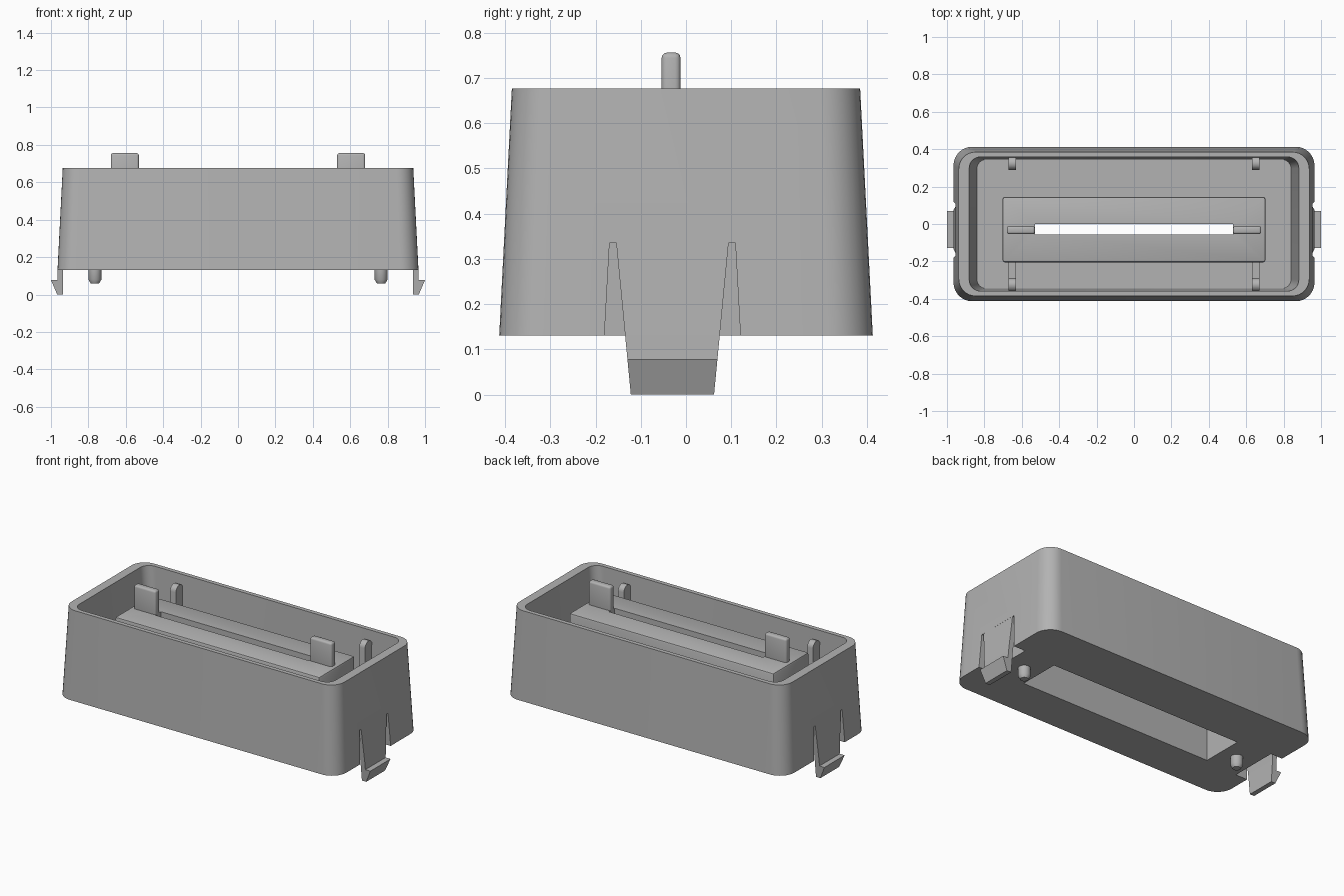
import bpy, bmesh, math

cube = bpy.data.objects.get("Cube")
if cube:
    bpy.data.objects.remove(cube, do_unlink=True)

grey = bpy.data.materials.new("plain grey")
grey.use_nodes = True
COLOUR = (0.45, 0.45, 0.45, 1)
grey.diffuse_color = COLOUR
grey.node_tree.nodes["Principled BSDF"].inputs["Base Color"].default_value = COLOUR

MID = -0.03  # y of the platform, slot, clip and peg centre line


def loft(name, rings):
    """Join equal closed rings of points and cap both ends."""
    bm = bmesh.new()
    loops = [[bm.verts.new(p) for p in ring] for ring in rings]
    n = len(loops[0])
    for a, b in zip(loops, loops[1:]):
        for i in range(n):
            j = (i + 1) % n
            bm.faces.new((a[i], a[j], b[j], b[i]))
    bm.faces.new(loops[0][::-1])
    bm.faces.new(loops[-1])
    bmesh.ops.recalc_face_normals(bm, faces=bm.faces)
    mesh = bpy.data.meshes.new(name)
    bm.to_mesh(mesh)
    bm.free()
    mesh.materials.append(grey)
    ob = bpy.data.objects.new(name, mesh)
    bpy.context.collection.objects.link(ob)
    return ob


def rounded(hx, hy, r, z, steps=8):
    """Rounded rectangle ring at height z."""
    ring = []
    for k, (sx, sy) in enumerate([(1, 1), (-1, 1), (-1, -1), (1, -1)]):
        for i in range(steps + 1):
            a = math.pi / 2 * (k + i / steps)
            ring.append((sx * (hx - r) + r * math.cos(a), sy * (hy - r) + r * math.sin(a), z))
    return ring


def box(name, x0, x1, y0, y1, z0, z1):
    return loft(name, [[(x0, y0, z), (x1, y0, z), (x1, y1, z), (x0, y1, z)] for z in (z0, z1)])


def finish(ob, angle=35):
    """Apply modifiers and shade smooth with sharp edges kept."""
    bpy.ops.object.select_all(action='DESELECT')
    ob.select_set(True)
    bpy.context.view_layer.objects.active = ob
    for m in list(ob.modifiers):
        bpy.ops.object.modifier_apply(modifier=m.name)
    bpy.ops.object.shade_smooth_by_angle(angle=math.radians(angle))


def cut(ob, *cutters):
    for c in cutters:
        c.hide_render = True
        m = ob.modifiers.new("cut", 'BOOLEAN')
        m.operation = 'DIFFERENCE'
        m.solver = 'EXACT'
        m.object = c
    finish(ob)
    for c in cutters:
        bpy.data.objects.remove(c, do_unlink=True)


def bevel(ob, width, segments=3):
    m = ob.modifiers.new("bevel", 'BEVEL')
    m.width = width
    m.segments = segments
    finish(ob)


def notch(side):
    """Tapered gap in the end wall that frees the clip."""
    ends = [(0.152, 0.10), (0.139, 0.335)]
    (w0, z0), (w1, z1) = ends
    return loft("notch_cutter", [[(side * x, MID - w0, z0), (side * x, MID + w0, z0),
                                  (side * x, MID + w1, z1), (side * x, MID - w1, z1)]
                                 for x in (0.885, 1.05)])


# Tapered tray with an open top and an opening in its floor
shell = loft("shell", [rounded(0.965, 0.413, 0.1, 0.13), rounded(0.937, 0.385, 0.09, 0.677)])
cavity = loft("cavity_cutter", [rounded(0.84, 0.345, 0.05, 0.19), rounded(0.883, 0.359, 0.06, 0.70)])
opening = box("opening_cutter", -0.66, 0.66, MID - 0.13, MID + 0.13, 0.05, 0.4)
cut(shell, cavity, opening, notch(1), notch(-1))

# Hollow raised platform with a long slot in its top
platform = box("platform", -0.703, 0.703, MID - 0.175, MID + 0.175, 0.18, 0.61)
bevel(platform, 0.012, 2)
hollow = box("hollow_cutter", -0.66, 0.66, MID - 0.13, MID + 0.13, 0.1, 0.565)
slot = box("slot_cutter", -0.53, 0.53, -0.056, 0.0, 0.4, 0.8)
cut(platform, hollow, slot)

# Spring clip profile in x and z, with the clip's half width at each height
CLIP = [(0.954, 0.335), (0.965, 0.13), (0.966, 0.078), (1.0, 0.078),
        (0.967, 0), (0.937, 0), (0.935, 0.13), (0.925, 0.335)]


def half_width(z):
    return 0.092 + 0.096 * z


for side, tag in ((1, "left"), (-1, "right")):
    clip = loft(tag + "_clip", [[(side * x, MID + s * half_width(z), z) for x, z in CLIP]
                                for s in (-1, 1)])
    # Root that ties the clip into the end wall
    root = box(tag + "_clip_root", *sorted((side * 0.90, side * 0.95)),
               MID - 0.12, MID + 0.12, 0.33, 0.345)

    # Upright tab at the end of the slot
    tab = box(tag + "_tab", *sorted((side * 0.53, side * 0.68)), -0.054, -0.012, 0.55, 0.756)
    bevel(tab, 0.012)

    # Locating peg with a chamfered tip
    rings = [[(side * 0.765 + r * math.cos(a), MID + r * math.sin(a), z)
              for a in (math.tau * i / 24 for i in range(24))]
             for r, z in ((0.023, 0.06), (0.035, 0.08), (0.035, 0.14))]
    finish(loft(tag + "_peg", rings))

    # Round-topped fins on the long walls
    for ys, where in ((1, "back"), (-1, "front")):
        profile = [(0.365, 0.18), (0.29, 0.18)]
        profile += [(0.325 - 0.035 * math.cos(a), 0.59 + 0.035 * math.sin(a))
                    for a in (math.pi * i / 10 for i in range(11))]
        profile.append((0.365, 0.58))
        fin = loft(f"{where}_{tag}_fin", [[(side * x, ys * y, z) for y, z in profile]
                                          for x in (0.63, 0.67)])
        finish(fin)
    # Rib joining the front fin to the platform
    box(tag + "_rib", *sorted((side * 0.63, side * 0.67)), -0.30, -0.20, 0.18, 0.48)
